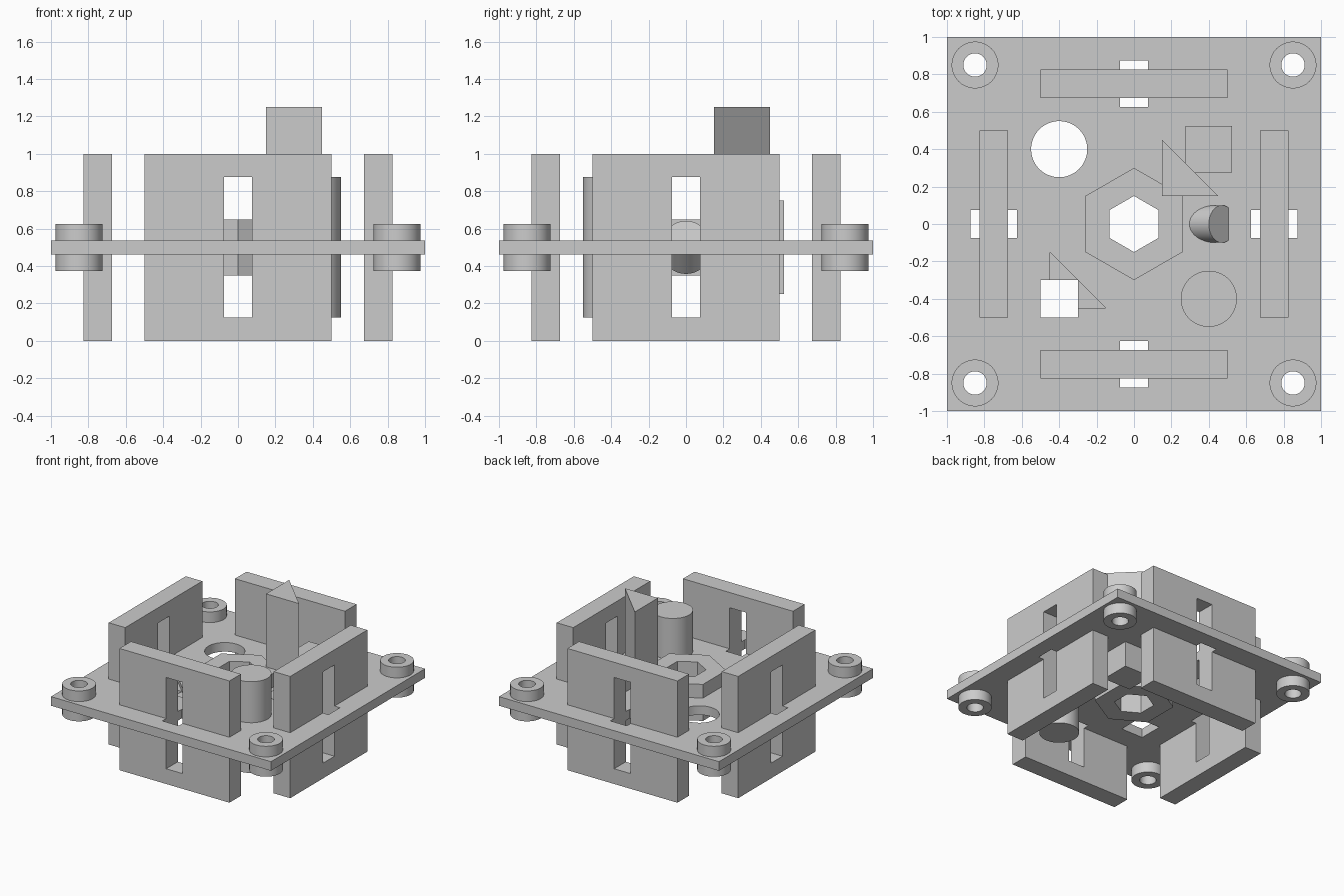
import bpy
import bmesh
import math
from mathutils import Matrix

default_cube = bpy.data.objects.get("Cube")
if default_cube:
    bpy.data.objects.remove(default_cube, do_unlink=True)

grey = bpy.data.materials.new("plain_grey")
grey.use_nodes = True
GREY = (0.6, 0.6, 0.6, 1)
grey.diffuse_color = GREY
grey.node_tree.nodes["Principled BSDF"].inputs["Base Color"].default_value = GREY

MID = 0.5      # height of the plate's middle
HALF = 0.0375  # half the plate thickness


def polygon(x, y, radius, sides=64, turn=0.0):
    angles = [turn + math.tau * i / sides for i in range(sides)]
    return [(x + radius * math.cos(a), y + radius * math.sin(a)) for a in angles]


def rect(x, y, w, d):
    return [(x - w / 2, y - d / 2), (x + w / 2, y - d / 2),
            (x + w / 2, y + d / 2), (x - w / 2, y + d / 2)]


def triangle(x, y, leg):
    return [(x, y), (x + leg, y), (x, y + leg)]


def prism(name, outline, z0, z1):
    """Extrude a counter-clockwise outline from z0 to z1."""
    bm = bmesh.new()
    face = bm.faces.new([bm.verts.new((x, y, z0)) for x, y in outline])
    top = bmesh.ops.extrude_face_region(bm, geom=[face])["geom"]
    bmesh.ops.translate(bm, vec=(0, 0, z1 - z0),
                        verts=[v for v in top if isinstance(v, bmesh.types.BMVert)])
    bmesh.ops.recalc_face_normals(bm, faces=bm.faces)
    mesh = bpy.data.meshes.new(name)
    bm.to_mesh(mesh)
    bm.free()
    mesh.materials.append(grey)
    obj = bpy.data.objects.new(name, mesh)
    bpy.context.collection.objects.link(obj)
    return obj


def activate(obj):
    bpy.ops.object.select_all(action='DESELECT')
    obj.select_set(True)
    bpy.context.view_layer.objects.active = obj


def cut(obj, *cutters):
    """Subtract cutters given as (outline, z0, z1)."""
    for outline, z0, z1 in cutters:
        cutter = prism("cutter", outline, z0, z1)
        cutter.hide_render = True
        mod = obj.modifiers.new("cut", 'BOOLEAN')
        mod.operation = 'DIFFERENCE'
        mod.solver = 'EXACT'
        mod.object = cutter
        activate(obj)
        bpy.ops.object.modifier_apply(modifier=mod.name)
        bpy.data.objects.remove(cutter, do_unlink=True)
    return obj


def smooth(obj):
    activate(obj)
    bpy.ops.object.shade_smooth_by_angle(angle=math.radians(30))


# Base plate, with its through holes and shallow triangular pocket
plate = prism("base_plate", rect(0, 0, 2, 2), MID - HALF, MID + HALF)
hex_hole = (polygon(0, 0, 0.15, 6, math.pi / 2), 0, 1)
cut(plate,
    (triangle(-0.45, -0.45, 0.3), MID, 1),
    (rect(-0.4, -0.4, 0.2, 0.2), 0, 1),
    (polygon(-0.4, 0.4, 0.15), 0, 1),
    hex_hole)

# Four slotted walls, whose slots also pass through the plate
for name, dx, dy in (("front", 0, -1), ("back", 0, 1), ("left", 1, 0), ("right", -1, 0)):
    x, y = 0.75 * dx, 0.75 * dy
    size = (0.15, 1) if dx else (1, 0.15)
    slot_size = (0.25, 0.15) if dx else (0.15, 0.25)
    slot = (rect(x, y, *slot_size), 0.125, 0.875)
    cut(prism(name + "_wall", rect(x, y, *size), 0, 1), slot)
    cut(plate, slot)

# Corner bosses with screw holes
for sx, side in ((-1, "right"), (1, "left")):
    for sy, end in ((-1, "front"), (1, "back")):
        x, y = 0.85 * sx, 0.85 * sy
        hole = (polygon(x, y, 0.0625), 0, 1)
        boss = prism(f"{end}_{side}_boss", polygon(x, y, 0.125), 0.375, 0.625)
        smooth(cut(boss, hole))
        cut(plate, hole)
smooth(plate)

# Central hexagonal nut
cut(prism("hexagonal_nut", polygon(0, 0, 0.3, 6, math.pi / 2), 0.35, 0.65), hex_hole)

# Solid posts standing through or on the plate
smooth(prism("round_post", polygon(0.4, -0.4, 0.15), 0.125, 0.875))
prism("square_block", rect(0.4, 0.4, 0.25, 0.25), 0.25, 0.75)
prism("triangular_post", triangle(0.15, 0.15, 0.3), MID, 1.25)

# Short cylinder leaning through the plate
peg = prism("tilted_peg", polygon(0, 0, 0.1), -0.1, 0.1)
peg.data.transform(Matrix.Translation((0.4, 0, MID)) @ Matrix.Rotation(math.pi / 4, 4, 'Y'))
smooth(peg)
